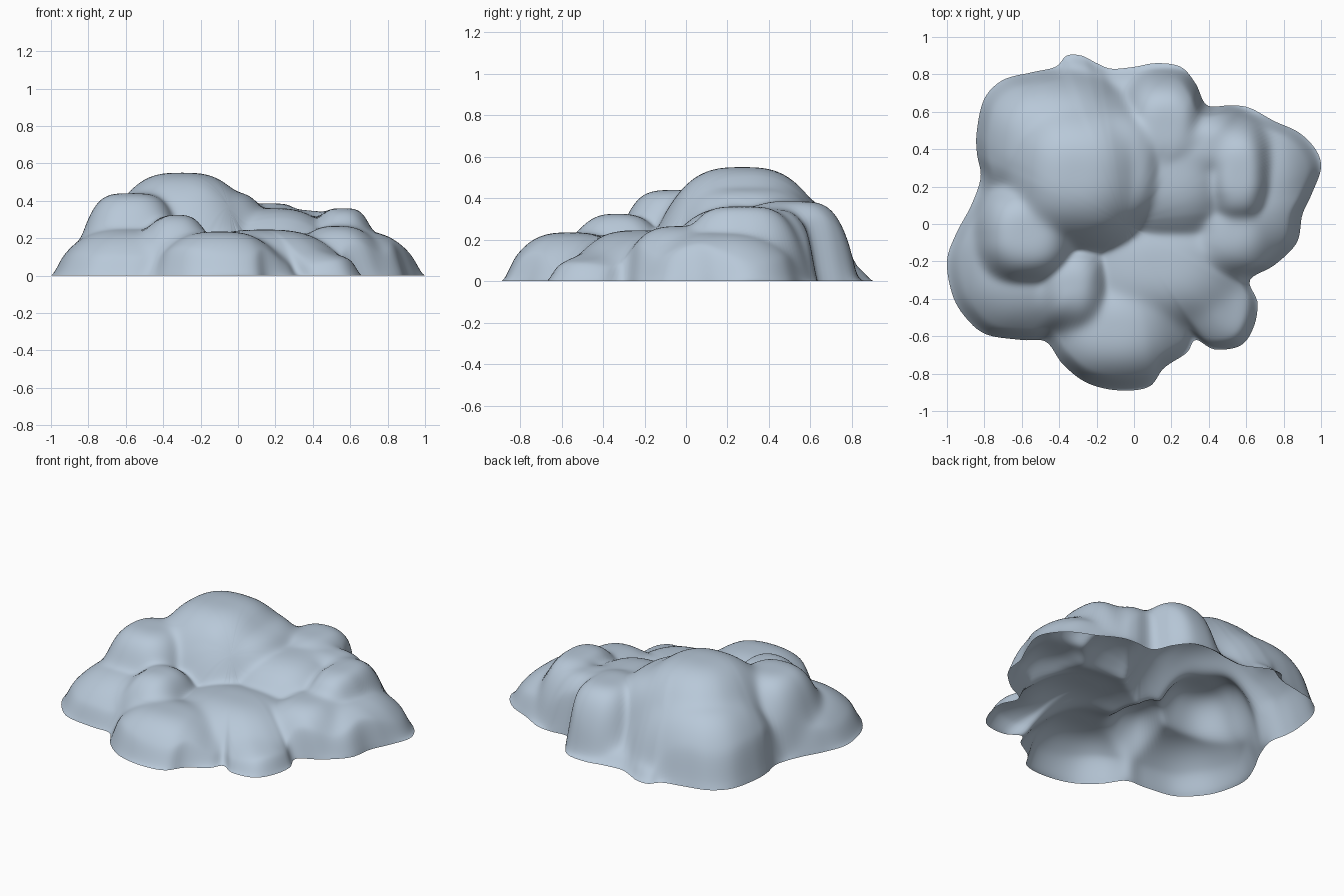
import bpy
import bmesh
from math import exp, log
from mathutils import Vector

SEGMENTS = 240
RINGS = 70
BLEND = 0.018        # softness of the joints between lumps
RIM_WIDTH = 0.07     # how quickly the skirt rises from the ground
CENTRE = Vector((-0.05, 0.0))

# Footprint of the rock on the ground, counter-clockwise
FOOTPRINT = [
    (1, .3), (.97, .4), (.88, .49), (.75, .55), (.62, .62), (.52, .635), (.39, .635),
    (.33, .75), (.25, .84), (.12, .86), (0, .84), (-.12, .83), (-.2, .86), (-.28, .9),
    (-.36, .9), (-.42, .84), (-.55, .81), (-.7, .77), (-.8, .67), (-.84, .5),
    (-.84, .38), (-.82, .25), (-.87, .1), (-.95, -.05), (-1, -.2), (-.97, -.38),
    (-.9, -.5), (-.79, -.59), (-.6, -.62), (-.47, -.63), (-.38, -.75), (-.25, -.85),
    (-.08, -.89), (.08, -.87), (.16, -.77), (.28, -.69), (.33, -.62), (.43, -.67),
    (.57, -.65), (.64, -.55), (.66, -.42), (.62, -.3), (.75, -.22), (.87, -.1),
    (.9, .05), (.95, .16),
]

# Each lump: centre x, centre y, radius x, radius y, height, flatness of its top
LUMPS = {
    "summit": (-.3, .27, .49, .5, .55, 3),
    "summit_shoulder": (-.16, .3, .39, .4, .45, 5),
    "summit_knob": (-.2, .06, .18, .16, .44, 3),
    "back_left_block": (-.42, .42, .46, .42, .41, 3.5),
    "left_shoulder": (-.57, -.05, .31, .32, .44, 4),
    "left_skirt": (-.58, -.2, .42, .44, .255, 3),
    "front_knob": (-.33, -.33, .24, .3, .325, 3),
    "front_apron": (-.1, -.56, .38, .33, .235, 3),
    "front_shelf": (.14, -.22, .48, .38, .245, 3),
    "front_right_foot": (.5, -.48, .17, .2, .1, 3),
    "right_ridge": (.56, .27, .2, .33, .36, 4),
    "right_ridge_toe": (.53, -.04, .28, .3, .265, 3),
    "right_skirt": (.6, .18, .4, .42, .24, 3),
    "back_block": (.17, .52, .26, .31, .385, 4),
    "back_right_saddle": (.38, .42, .28, .25, .345, 3),
    "inner_slope": (.18, .28, .44, .46, .36, 3),
}


def spline(a, b, c, d, t):
    """Smooth point between b and c."""
    return 0.5 * (2 * b + (c - a) * t + (2 * a - 5 * b + 4 * c - d) * t * t
                  + (3 * b - a - 3 * c + d) * t ** 3)


def lump_height(x, y, lump):
    cx, cy, rx, ry, height, flatness = lump
    d = (abs((x - cx) / rx) ** 2.5 + abs((y - cy) / ry) ** 2.5) ** 0.4
    return height * max(0.0, 1 - d ** flatness)


def surface_height(x, y, edge_distance):
    """Soft union of a broad low mound and all lumps, falling to the ground at the rim."""
    mound = 0.2 * (1 - exp(-edge_distance / 0.2))
    heights = [mound] + [lump_height(x, y, lump) for lump in LUMPS.values()]
    total = sum(exp(h / BLEND) - 1 for h in heights)
    inside = min(edge_distance / RIM_WIDTH, 1.0)
    return BLEND * log(total + 1.5) * (1 - (1 - inside) ** 2)


def footprint_outline():
    """Resample the footprint evenly along its smooth closed curve."""
    points = [Vector(p) for p in FOOTPRINT]
    n = len(points)
    outline = []
    for i in range(SEGMENTS):
        position = i * n / SEGMENTS
        k = int(position)
        a, b, c, d = (points[(k + j) % n] for j in (-1, 0, 1, 2))
        outline.append(spline(a, b, c, d, position - k))
    return outline


def build_rock():
    bm = bmesh.new()
    outline = footprint_outline()
    rings = []
    for r in range(RINGS):
        share = 1 - (r / RINGS) ** 1.25      # finer rings near the rim
        ring = []
        for rim in outline:
            p = CENTRE.lerp(rim, share)
            z = surface_height(p.x, p.y, (rim - p).length)
            ring.append(bm.verts.new((p.x, p.y, z)))
        rings.append(ring)
    top = bm.verts.new((*CENTRE, surface_height(*CENTRE, 1.0)))
    for outer, inner in zip(rings, rings[1:]):
        for i in range(SEGMENTS):
            j = (i + 1) % SEGMENTS
            bm.faces.new((outer[i], outer[j], inner[j], inner[i]))
    for i in range(SEGMENTS):
        bm.faces.new((rings[-1][i], rings[-1][(i + 1) % SEGMENTS], top))
    # Soften the creases while keeping the rim on the ground
    movable = [v for v in bm.verts if not v.is_boundary]
    for _ in range(4):
        bmesh.ops.smooth_vert(bm, verts=movable, factor=0.5,
                              use_axis_x=False, use_axis_y=False, use_axis_z=True)
    mesh = bpy.data.meshes.new("rock_mound")
    bm.to_mesh(mesh)
    bm.free()
    return mesh


def make_material(name, colour):
    material = bpy.data.materials.new(name)
    material.use_nodes = True
    material.diffuse_color = colour
    material.node_tree.nodes["Principled BSDF"].inputs["Base Color"].default_value = colour
    return material


default_cube = bpy.data.objects.get("Cube")
if default_cube:
    bpy.data.objects.remove(default_cube, do_unlink=True)

# Hollow rock mound, open underneath
mesh = build_rock()
mesh.materials.append(make_material("pale blue grey", (0.48, 0.58, 0.69, 1)))
mesh.shade_smooth()
rock = bpy.data.objects.new("rock_mound", mesh)
bpy.context.collection.objects.link(rock)
